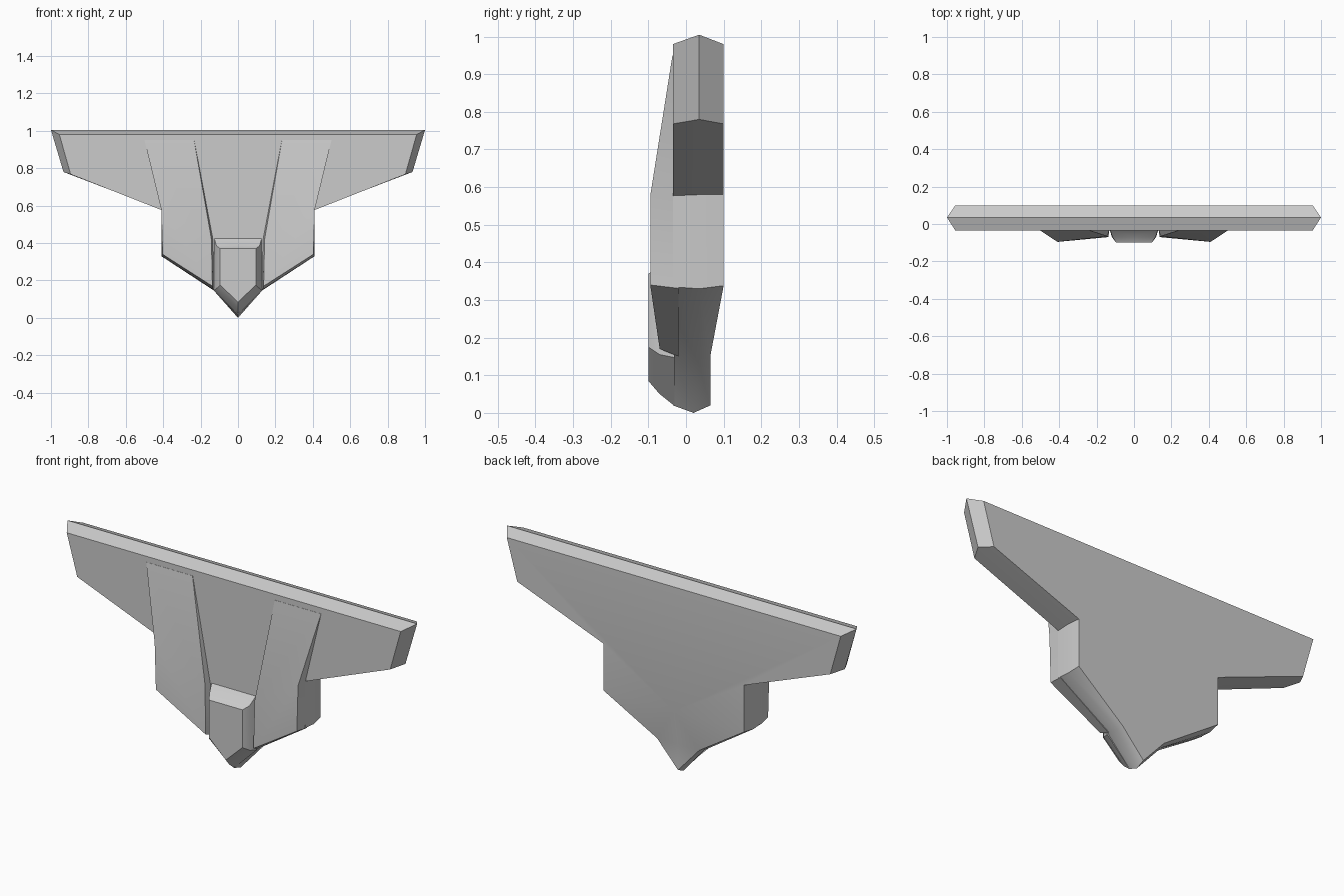
import bpy, bmesh, math

if "Cube" in bpy.data.objects:
    bpy.data.objects.remove(bpy.data.objects["Cube"])


def build(name, rings, caps, closed=False, angle=40):
    """Skin half-rings of (x, y, z) points, add cap faces, and mirror across x = 0.
    caps: list of (ring index, point indices)."""
    bm = bmesh.new()
    for s in (1, -1):
        vs = [[bm.verts.new((s * x, y, z)) for x, y, z in r] for r in rings]
        n = len(rings[0])
        for a, b in zip(vs, vs[1:]):
            for i in range(n if closed else n - 1):
                j = (i + 1) % n
                bm.faces.new((a[i], a[j], b[j], b[i]))
        for ring, idx in caps:
            bm.faces.new([vs[ring][i] for i in idx])
    bmesh.ops.remove_doubles(bm, verts=bm.verts[:], dist=1e-4)
    bmesh.ops.recalc_face_normals(bm, faces=bm.faces[:])
    me = bpy.data.meshes.new(name)
    bm.to_mesh(me)
    bm.free()
    ob = bpy.data.objects.new(name, me)
    bpy.context.collection.objects.link(ob)
    bpy.ops.object.select_all(action='DESELECT')
    ob.select_set(True)
    bpy.context.view_layer.objects.active = ob
    bpy.ops.object.shade_smooth_by_angle(angle=math.radians(angle))
    return ob


def flat(y, pts):
    return [(x, y, z) for x, z in pts]


# Wing and hull slab: front outline, widest rim, back outline
front = flat(-0.035, [(0, .98), (.955, .98), (.895, .768), (.41, .577),
                      (.41, .335), (.125, .155), (0, .02)])
rim = flat(0.035, [(0, 1.005), (1, 1.005), (.933, .78), (.41, .58),
                   (.41, .33), (.13, .147), (0, 0)])
rim[-1] = (0, .02, 0)
back = [(0, .1, .98), (.955, .1, .98), (.895, .1, .768), (.403, .1, .58),
        (.403, .1, .338), (.12, .065, .153), (0, .065, .02)]
# centre-line points let the lower back taper in clean facets
hull = build("wing_hull", [front, rim, back],
             [(0, range(7)), (2, (0, 1, 2, 3, 4)), (2, (0, 4, 5)), (2, (0, 5, 6))][:1])
bm = bmesh.new()
bm.from_mesh(hull.data)
for s in (1, -1):
    def at(p):
        q = (s * p[0], p[1], p[2])
        return next((v for v in bm.verts if sum((a - b) ** 2 for a, b in zip(v.co, q)) < 1e-8),
                    None) or bm.verts.new(q)
    upper, lower = (0, .1, .338), (0, .065, .153)
    for pts in (back[:5] + [upper], [upper, back[4], back[5], lower], [lower, back[5], back[6]]):
        bm.faces.new([at(p) for p in pts]).smooth = True
bmesh.ops.recalc_face_normals(bm, faces=bm.faces[:])
bm.to_mesh(hull.data)
bm.free()
bpy.ops.object.shade_smooth_by_angle(angle=math.radians(40))

# Raised side panels rising from the wing toward the lower corners
panel_top = [(.5, -.036, .95), (.41, -.095, .577), (.403, -.095, .34),
             (.137, -.07, .17), (.142, -.066, .42), (.235, -.036, .95)]
panel_base = flat(-0.02, [(.5, .95), (.41, .577), (.41, .331),
                          (.13, .15), (.13, .42), (.23, .95)])
build("side_panels", [panel_top, panel_base],
      [(0, (0, 5, 4, 1)), (0, (1, 4, 3, 2)), (1, range(6))], closed=True, angle=30)

# Nose block with pointed lower tip
nose_face = flat(-0.1, [(0, .37), (.095, .37), (.095, .175), (0, .085)])
nose_mid = flat(-0.07, [(0, .385), (.115, .385), (.118, .155), (0, .05)])
nose_base = flat(-0.03, [(0, .43), (.128, .43), (.13, .147), (0, .018)])
build("nose_block", [nose_face, nose_mid, nose_base],
      [(0, range(4)), (2, range(4))], angle=35)
